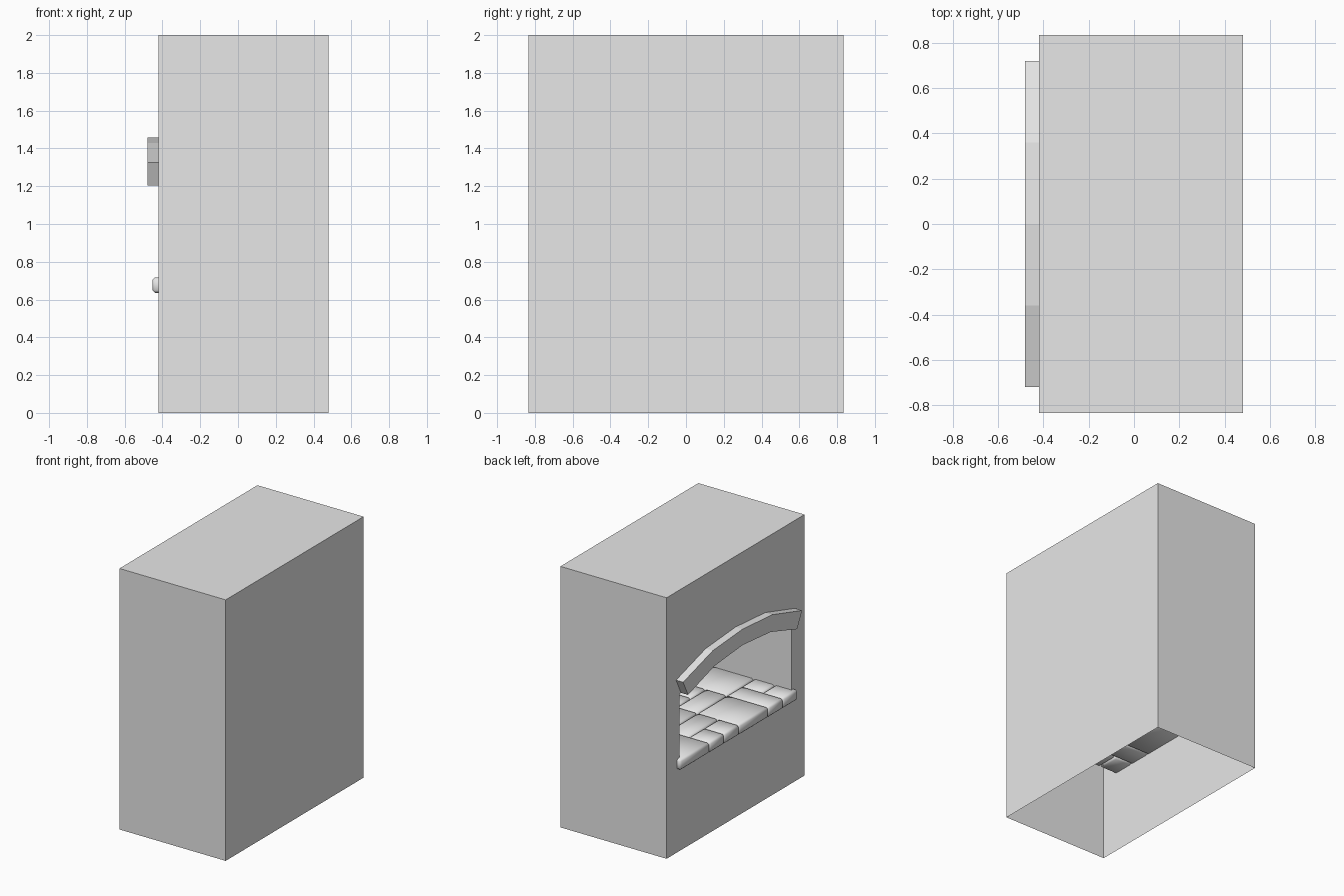
import bpy, bmesh

default = bpy.data.objects.get("Cube")
if default:
    bpy.data.objects.remove(default, do_unlink=True)

stone = bpy.data.materials.new("light_grey_stone")
stone.use_nodes = True
GREY = (0.8, 0.8, 0.8, 1)
stone.diffuse_color = GREY
stone.node_tree.nodes["Principled BSDF"].inputs["Base Color"].default_value = GREY

FRONT, BACK = -0.42, 0.48       # wall planes along x
HALF, TOP = 0.835, 2.0          # half width along y, height
OPEN, SILL, SPRING = 0.677, 0.64, 1.2
NICHE_BACK = 0.45


def finish(bm, name):
    """Turn a bmesh into a named object with the stone material."""
    bmesh.ops.remove_doubles(bm, verts=bm.verts, dist=0.0001)
    bmesh.ops.recalc_face_normals(bm, faces=bm.faces)
    mesh = bpy.data.meshes.new(name)
    bm.to_mesh(mesh)
    bm.free()
    mesh.materials.append(stone)
    obj = bpy.data.objects.new(name, mesh)
    bpy.context.collection.objects.link(obj)
    return obj


def face(bm, points):
    return bm.faces.new([bm.verts.new(p) for p in points])


def mirrored(half):
    """Complete a symmetric curve from its (y, z) points, ending at y = 0."""
    return half + [(-y, z) for y, z in reversed(half[:-1])]


def at_x(x, points):
    return [(x, y, z) for y, z in points]


# Chimney body: open-bottomed shell with an arched niche
vault = mirrored([(OPEN, SPRING), (0.34, 1.305), (0, 1.335)])
opening = [(OPEN, SILL)] + vault + [(-OPEN, SILL)]
body = bmesh.new()
upper = [(-HALF, SPRING), (-HALF, TOP), (HALF, TOP), (HALF, SPRING)]
lower = [(HALF, SPRING), (HALF, 0), (-HALF, 0), (-HALF, SPRING),
         (-OPEN, SPRING), (-OPEN, SILL), (OPEN, SILL), (OPEN, SPRING)]
face(body, at_x(FRONT, upper + vault))
face(body, at_x(FRONT, lower))
outline = [(HALF, 0), (HALF, SPRING), (HALF, TOP),
           (-HALF, TOP), (-HALF, SPRING), (-HALF, 0)]
face(body, at_x(BACK, outline))
face(body, at_x(NICHE_BACK, opening))
for loop, depth in ((outline, BACK), (opening, NICHE_BACK)):
    for a, b in zip(loop, loop[1:]):
        face(body, at_x(FRONT, [a, b]) + at_x(depth, [b, a]))
finish(body, "chimney_body")

# Arch moulding over the opening
outer = mirrored([(0.72, 1.325), (0.36, 1.43), (0, 1.457)])
inner = mirrored([(0.66, 1.205), (0.34, 1.305), (0, 1.335)])
arch = bmesh.new()
front_face = face(arch, at_x(-0.48, outer + inner[::-1]))
result = bmesh.ops.extrude_face_region(arch, geom=[front_face], use_keep_orig=True)
moved = [v for v in result["geom"] if isinstance(v, bmesh.types.BMVert)]
bmesh.ops.translate(arch, verts=moved, vec=(FRONT + 0.48, 0, 0))
finish(arch, "arch_moulding")

# Hearth floor: bevelled slabs on a grid, as (column, row, columns, rows)
slabs = [
    (0, 0, 2, 2), (2, 0, 1, 1), (3, 0, 1, 1), (2, 1, 2, 1),
    (4, 0, 2, 2), (6, 0, 1, 2), (7, 0, 1, 1), (7, 1, 1, 1),
    (0, 2, 2, 1), (2, 2, 2, 2), (4, 2, 2, 1), (6, 2, 2, 2),
    (0, 3, 1, 2), (1, 3, 1, 1), (4, 3, 1, 1), (5, 3, 1, 1),
    (1, 4, 3, 1), (4, 4, 2, 1), (6, 4, 2, 1),
]
CELL, GAP = 0.178, 0.003
for column, row, wide, deep in slabs:
    slab = bmesh.new()
    bmesh.ops.create_cube(slab, size=1)
    size = (deep * CELL - GAP, wide * CELL - GAP, 0.08)
    bmesh.ops.scale(slab, vec=size, verts=slab.verts)
    centre = (-0.455 + (row + deep / 2) * CELL,
              4 * CELL - (column + wide / 2) * CELL, 0.676)
    bmesh.ops.translate(slab, vec=centre, verts=slab.verts)
    bmesh.ops.bevel(slab, geom=slab.edges[:], offset=0.013,
                    segments=1, affect='EDGES')
    for f in slab.faces:
        f.smooth = True
    finish(slab, "hearth_slab")
